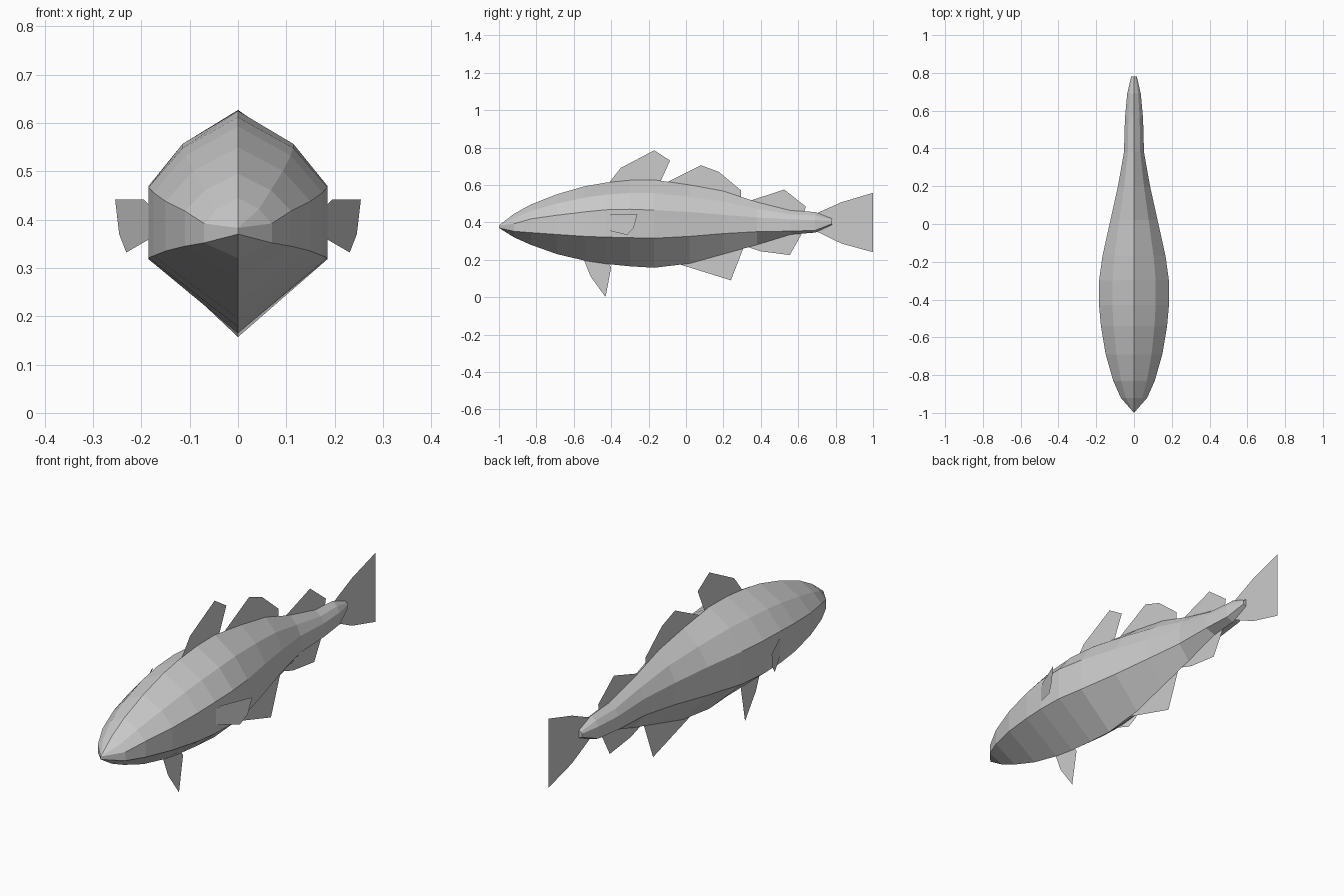
import bpy, bmesh


def make(name, verts, faces):
    mesh = bpy.data.meshes.new(name)
    mesh.from_pydata(verts, [], faces)
    bm = bmesh.new()
    bm.from_mesh(mesh)
    bmesh.ops.remove_doubles(bm, verts=bm.verts, dist=0.0005)
    bmesh.ops.recalc_face_normals(bm, faces=bm.faces)
    bm.to_mesh(mesh)
    bm.free()
    obj = bpy.data.objects.new(name, mesh)
    bpy.context.collection.objects.link(obj)
    return obj


# Body stations: y, half width, top z, upper crease z, lower crease z, belly z
stations = [
    (-1.00, 0.000, 0.383, 0.383, 0.370, 0.370),
    (-0.92, 0.070, 0.445, 0.392, 0.352, 0.320),
    (-0.83, 0.110, 0.495, 0.418, 0.345, 0.280),
    (-0.69, 0.150, 0.550, 0.438, 0.335, 0.230),
    (-0.54, 0.175, 0.593, 0.456, 0.325, 0.195),
    (-0.43, 0.185, 0.612, 0.467, 0.321, 0.178),
    (-0.30, 0.185, 0.625, 0.470, 0.318, 0.165),
    (-0.17, 0.167, 0.627, 0.465, 0.315, 0.157),
    (0.02, 0.125, 0.600, 0.455, 0.325, 0.180),
    (0.20, 0.085, 0.567, 0.440, 0.340, 0.230),
    (0.38, 0.053, 0.508, 0.426, 0.350, 0.280),
    (0.56, 0.048, 0.463, 0.415, 0.353, 0.335),
    (0.69, 0.036, 0.455, 0.412, 0.357, 0.345),
    (0.78, 0.015, 0.420, 0.408, 0.392, 0.386),
]
verts, faces = [], []
for y, w, top, up, low, belly in stations:
    sh = up + (top - up) * 0.56
    verts += [(0, y, top), (0.62 * w, y, sh), (w, y, up), (w, y, low),
              (0, y, belly), (-w, y, low), (-w, y, up), (-0.62 * w, y, sh)]
for i in range(len(stations) - 1):
    for j in range(8):
        k = (j + 1) % 8
        a, b = i * 8, i * 8 + 8
        faces.append((a + j, a + k, b + k, b + j))
faces.append(tuple(range(len(verts) - 8, len(verts))))
make("body", verts, faces)

# Paper-thin fins on the centre plane, outlined as (y, z)
fins = {
    "front_dorsal_fin": [(-0.42, 0.60), (-0.35, 0.69), (-0.17, 0.785), (-0.085, 0.73), (-0.14, 0.61)],
    "middle_dorsal_fin": [(-0.11, 0.61), (0.08, 0.705), (0.175, 0.67), (0.295, 0.57), (0.295, 0.51)],
    "rear_dorsal_fin": [(0.31, 0.505), (0.525, 0.575), (0.64, 0.485), (0.63, 0.44)],
    "front_anal_fin": [(-0.05, 0.18), (0.24, 0.09), (0.31, 0.27)],
    "rear_anal_fin": [(0.31, 0.275), (0.40, 0.245), (0.555, 0.225), (0.625, 0.35)],
    "pelvic_fin": [(-0.55, 0.21), (-0.51, 0.11), (-0.43, 0.0), (-0.40, 0.16), (-0.42, 0.19)],
    "tail_fin": [(0.68, 0.44), (0.83, 0.507), (1.0, 0.558), (1.0, 0.24), (0.83, 0.287), (0.68, 0.36)],
}
for name, pts in fins.items():
    make(name, [(0, y, z) for y, z in pts], [tuple(range(len(pts)))])

# Pectoral fins: upright plates flaring backwards from each flank
pectoral = [(-0.43, 0.43), (-0.40, 0.442), (-0.26, 0.442), (-0.28, 0.37), (-0.315, 0.332), (-0.43, 0.36)]
for side, s in (("right", 1), ("left", -1)):
    make(side + "_pectoral_fin",
         [(s * (0.183 + 0.42 * (y + 0.43)), y, z) for y, z in pectoral],
         [tuple(range(len(pectoral)))])
